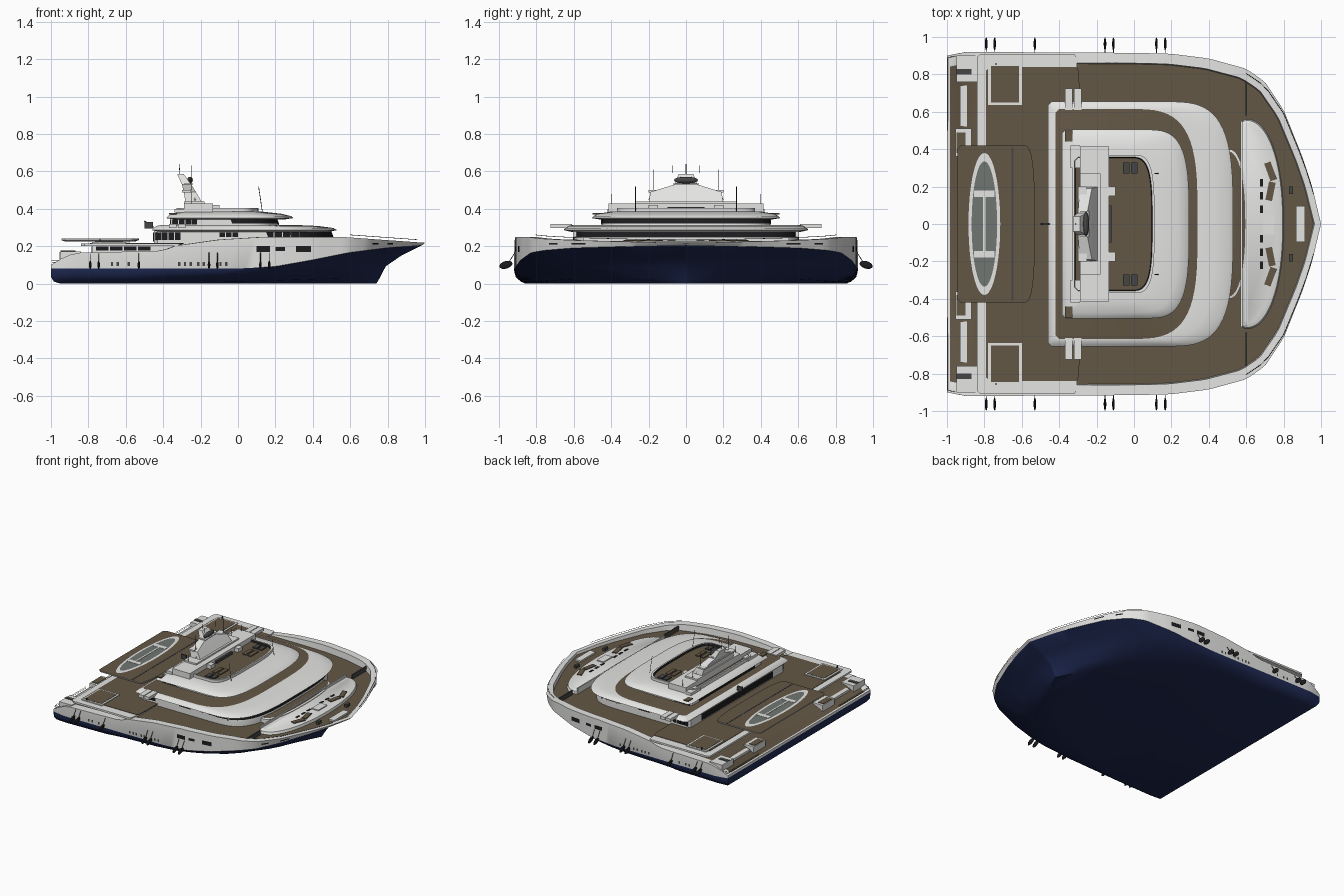
import bpy, bmesh
from math import sin, cos, pi, radians
from mathutils import Vector, Matrix

if "Cube" in bpy.data.objects:
    bpy.data.objects.remove(bpy.data.objects["Cube"], do_unlink=True)


def colour(name, r, g, b):
    m = bpy.data.materials.new(name)
    m.use_nodes = True
    m.diffuse_color = (r, g, b, 1)
    m.node_tree.nodes["Principled BSDF"].inputs["Base Color"].default_value = (r, g, b, 1)
    return m


MATS = [colour("white paint", .78, .78, .77), colour("navy hull", .013, .022, .085),
        colour("teak deck", .125, .095, .06), colour("black glass", .012, .012, .014),
        colour("dark grey metal", .06, .06, .06), colour("helipad grey", .16, .18, .17)]
WHITE, NAVY, TEAK, BLACK, DARK, PAD = range(6)


def make(name, bm, smooth=True):
    bmesh.ops.recalc_face_normals(bm, faces=bm.faces)
    me = bpy.data.meshes.new(name)
    bm.to_mesh(me)
    bm.free()
    for m in MATS:
        me.materials.append(m)
    ob = bpy.data.objects.new(name, me)
    bpy.context.collection.objects.link(ob)
    if smooth:
        bpy.ops.object.select_all(action='DESELECT')
        ob.select_set(True)
        bpy.context.view_layer.objects.active = ob
        bpy.ops.object.shade_smooth_by_angle(angle=radians(32))
    return ob


def curve(pts, x):
    for (a, p), (b, q) in zip(pts, pts[1:]):
        if x <= b:
            return p + (q - p) * max(0, x - a) / (b - a)
    return pts[-1][1]


def bridge(bm, r, s, mat):
    for i in range(len(r)):
        j = (i + 1) % len(r)
        f = bm.faces.new((r[i], r[j], s[j], s[i]))
        f.material_index = mat(f.calc_center_median()) if callable(mat) else mat


def box(name, x0, x1, y0, y1, z0, z1, mat, mirror=False):
    bm = bmesh.new()
    for s in ((1, -1) if mirror else (1,)):
        c = Vector(((x0 + x1) / 2, s * (y0 + y1) / 2, (z0 + z1) / 2))
        bmesh.ops.create_cube(bm, size=1, matrix=Matrix.Translation(c) @
                              Matrix.Diagonal((x1 - x0, y1 - y0, z1 - z0, 1)))
    for f in bm.faces:
        f.material_index = mat
    return make(name, bm, False)


def tier(name, x0, x1, hy, a, rings, cap, n=3.5):
    """Deckhouse: stacked rounded outlines of (front inset, side inset, z, colour of band below)."""
    bm, prev = bmesh.new(), None
    for fi, si, z, mat in rings:
        xf, xa, h, c = x1 - fi, x0 + si, hy - si, .02
        pts = []
        for k in range(33):
            t = -pi / 2 + pi * k / 32
            pts.append((xf - a + a * max(0, cos(t)) ** (2 / n),
                        h * (1 if t > 0 else -1) * abs(sin(t)) ** (2 / n)))
        pts += [(xa + c, h), (xa, h - c), (xa, c - h), (xa + c, -h)]
        ring = [bm.verts.new((x, y, z)) for x, y in pts]
        if prev:
            bridge(bm, prev, ring, mat)
        else:
            bm.faces.new(ring)
        prev = ring
    bm.faces.new(prev).material_index = cap
    return make(name, bm)


def rods(name, paths, radius, mat):
    cu = bpy.data.curves.new(name, 'CURVE')
    cu.dimensions, cu.bevel_depth, cu.bevel_resolution = '3D', radius, 0
    for p in paths:
        sp = cu.splines.new('POLY')
        sp.points.add(len(p) - 1)
        for q, v in zip(sp.points, p):
            q.co = (*v, 1)
    cu.materials.append(MATS[mat])
    bpy.context.collection.objects.link(bpy.data.objects.new(name, cu))


# Hull: half-breadths and heights along the length
DECK = [(-1, .9), (-.9, .92), (0, .915), (.2, .91), (.4, .885), (.6, .83), (.7, .76),
        (.8, .61), (.9, .36), (.95, .21), (1, 0)]
KEEL = [(-1, .86), (-.5, .84), (0, .72), (.3, .6), (.6, .44), (.85, .25), (1, 0)]
PAINT = [(-1, .08), (0, .08), (.2, .09), (.4, .125), (.6, .165), (.8, .19), (1, .205)]
SHEER = [(-1, .1), (-.96, .11), (-.94, .145), (-.85, .165), (-.4, .175), (-.35, .2),
         (-.1, .235), (.15, .25), (.55, .25), (.8, .232), (1, .218)]
# start x, end x, blend from keel to deck outline, share of paint height, colour
LEVELS = [(-.95, .74, 0, 0, NAVY), (-.985, .757, .45, .14, NAVY), (-1, .79, .85, .45, NAVY),
          (-1, .87, .95, .72, NAVY), (-1, .985, 1, 1, NAVY), (-1, 1, 1, 'top', WHITE),
          (-.99, .965, .94, 'top', WHITE), (-.985, .96, .935, 'deck', WHITE)]


def strips(bm, ring, mat):
    n = len(ring)
    for i in range((n - 1) // 2):
        q = [ring[i], ring[i + 1], ring[n - 2 - i], ring[n - 1 - i]]
        f = bm.faces.new(q if q[1] != q[2] else [q[0], q[1], q[3]])
        f.material_index = mat


bm, prev = bmesh.new(), None
for xa, xf, w, frac, mat in LEVELS:
    side = []
    for k in range(61):
        u = sin(pi / 2 * k / 60)
        s = 2 * u - 1
        if frac == 'top' or frac == 'deck':
            y, z = curve(DECK, s) * w, curve(SHEER, s)
            z = min(z, .2) if frac == 'deck' else z
        else:
            y = curve(KEEL, s) * (1 - w) + curve(DECK, s) * w
            z = curve(PAINT, s) * frac
        side.append((xa + (xf - xa) * u, y, z))
    pts = [(x, -y, z) for x, y, z in side] + side[-2::-1]
    ring = [bm.verts.new(p) for p in pts]
    if prev:
        bridge(bm, prev, ring, mat)
    else:
        strips(bm, ring, NAVY)
    prev = ring
strips(bm, prev, TEAK)
make("hull", bm)


# Hull windows, portholes and bow recesses as thin plates following the side
def side_plates(name, spans, mat):
    bm = bmesh.new()
    for x0, x1, z0, z1 in spans:
        for s in (1, -1):
            bm.faces.new([bm.verts.new((x, s * (curve(DECK, x) + .003), z))
                          for x, z in ((x0, z0), (x1, z0), (x1, z1), (x0, z1))]).material_index = mat
    make(name, bm, False)


side_plates("hull_windows", [(.1, .17, .17, .2), (.2, .25, .175, .195), (.31, .39, .168, .2),
                             (.72, .75, .208, .218), (.8, .83, .21, .218)], BLACK)
side_plates("portholes", [(x / 100, x / 100 + .013, .095, .115)
                          for x in (-68, -65, -59, -32, -29, -26, -22, -19, -10, -7)], DARK)

# Stern: platform, steps and rails
box("stern_steps", -.955, -.87, .36, .51, .11, .17, WHITE, True)
box("stern_step_treads", -.95, -.9, .38, .49, .17, .174, TEAK, True)
box("stern_wall", -.93, -.86, .52, .74, .1, .15, WHITE, True)
box("stern_wing", -.95, -.84, .76, .9, .12, .172, WHITE, True)
box("stern_wing_slot", -.95, -.87, .8, .83, .172, .176, DARK, True)
for z in (.115, .125):
    rods("stern_rail", [[(-.94, s * .9, z), (-.995, s * .89, z), (-.995, s * .5, z)] for s in (1, -1)], .0015, DARK)

# Aft main saloon with windows, and the upper aft deck over it
box("aft_saloon", -.78, -.3, -.8, .8, .15, .202, WHITE)
bm = bmesh.new()
bm.free()
for i in range(4):
    x = -.76 + i * .075
    box("saloon_window", x, x + .068, .8, .804, .178, .199, BLACK, True)
box("saloon_aft_doors", -.784, -.78, -.6, .6, .16, .198, BLACK)
tier("upper_aft_deck", -.84, -.3, .91, .05,
     [(0, 0, .2, 0), (0, 0, .214, WHITE)], WHITE, 8)
tier("upper_aft_teak", -.79, -.29, .84, .04, [(0, 0, .212, 0), (0, 0, .217, TEAK)], TEAK, 8)
box("stairwell_frame", -.78, -.6, .635, .86, .214, .222, WHITE, True)
box("stairwell", -.765, -.615, .65, .845, .214, .224, TEAK, True)
box("stairwell_rail", -.74, -.735, .85, .86, .222, .24, DARK, True)

# Helicopter deck with painted markings
box("helideck_base", -.76, -.58, -.3, .3, .21, .228, WHITE)
tier("helideck", -.945, -.53, .42, .06, [(.02, .02, .225, 0), (0, 0, .232, WHITE), (0, 0, .24, WHITE)], TEAK, 3)
box("helideck_seam", -.655, -.645, -.41, .41, .24, .2415, DARK)
for name, k, z, m in (("helipad_ring", 1, .243, WHITE), ("helipad_field", .8, .245, PAD)):
    bm = bmesh.new()
    bmesh.ops.create_circle(bm, cap_ends=True, segments=48, radius=1, matrix=Matrix.Translation(
        (-.8, 0, z)) @ Matrix.Diagonal((.085 * k, .38 * (k + 1) / 2 * (1 if k == 1 else .98), 1, 1)))
    for f in bm.faces:
        f.material_index = m
    make(name, bm, False)
box("pad_letter_bars", -.855, -.745, .145, .18, .245, .247, WHITE, True)
box("pad_letter_cross", -.806, -.794, -.15, .15, .245, .247, WHITE)


# Stacked deckhouses, glazed towards the front
def glass_from(x):
    return lambda c: BLACK if c.x > x else WHITE


tier("main_house", -.45, .51, .6, .35,
     [(0, 0, .2, 0), (0, 0, .25, WHITE), (.01, 0, .277, glass_from(.08)), (.01, 0, .285, WHITE)], WHITE)
tier("main_roof", -.46, .53, .655, .38,
     [(.04, .04, .277, 0), (0, 0, .286, WHITE), (.02, .01, .297, WHITE), (.1, .025, .308, WHITE),
      (.19, .04, .312, WHITE)], TEAK)
tier("bridge_house", -.36, .22, .45, .25,
     [(0, 0, .31, 0), (0, 0, .32, WHITE), (.01, 0, .342, glass_from(-.12)), (.01, 0, .35, WHITE)], WHITE)
tier("bridge_roof", -.385, .295, .505, .25,
     [(.05, .05, .342, 0), (0, 0, .35, WHITE), (.01, .01, .36, WHITE), (.06, .03, .373, WHITE),
      (.16, .1, .384, WHITE)], WHITE)
tier("sun_deck", -.33, .11, .37, .12,
     [(0, 0, .375, 0), (0, 0, .405, WHITE), (.012, .012, .405, WHITE), (.016, .016, .39, BLACK)], TEAK)

# Side windows of the houses
for i in range(4):
    x = -.44 + i * .034
    box("main_aft_window", x, x + .03, .6, .604, .232, .272, BLACK, True)
    x = -.35 + i * .034
    box("bridge_aft_window", x, x + .03, .45, .454, .316, .342, BLACK, True)
for i in range(3):
    x = -.1 + i * .035
    box("main_mid_window", x, x + .03, .6, .604, .25, .272, BLACK, True)
for i in range(6):
    x = .1 + i * .045
    box("window_mullion", x, x + .006, .585, .603, .248, .28, WHITE, True)
box("main_aft_doors", -.454, -.45, -.45, .45, .225, .272, BLACK)
box("bridge_aft_doors", -.364, -.36, -.35, .35, .315, .342, BLACK)
box("aft_corner_block", -.37, -.33, .44, .5, .37, .377, TEAK, True)

# Foredeck: forward lounge, coach roof and fittings
tier("forward_well", .4, .605, .4, .1, [(0, 0, .2, 0), (0, 0, .232, WHITE), (.01, .01, .236, WHITE)], TEAK, 2.4)
tier("coach_roof", .57, .8, .56, .2, [(0, 0, .2, 0), (.005, .005, .22, WHITE), (.03, .02, .228, WHITE)], WHITE, 2.2)
box("wind_screen", .57, .58, -.55, .55, .2, .246, WHITE)
box("side_door", .595, .605, .58, .8, .2, .235, DARK, True)
box("coach_hatch", .69, .75, -.055, .055, .228, .236, WHITE)
for i in range(3):
    box("coach_slot", .675, .69, .06 + i * .07, .1 + i * .07, .227, .231, BLACK, True)
for s in (1, -1):
    for y, t in ((.225, .35), (.14, -.2)):
        ob = box("sun_bed", -.018, .018, -.05, .05, -.003, .006, TEAK)
        ob.location, ob.rotation_euler.z = (.73, s * y * 1.25, .228), s * t
box("bow_hatch", .865, .915, -.095, .095, .2, .212, WHITE)
box("anchor_winch", .83, .85, .16, .2, .2, .222, DARK, True)
rods("bow_rail", [[(x / 100, s * curve(DECK, x / 100) * .97, curve(SHEER, x / 100) + .014)
                   for x in range(60, 98, 4)] for s in (1, -1)], .0015, DARK)

# Tenders, sun deck furniture
for x in (-.37, -.322):
    box("life_raft", x, x + .042, .61, .725, .296, .318, WHITE, True)
for x in (-.06, -.015):
    box("sun_lounger", x, x + .035, .27, .33, .39, .4, DARK, True)
    box("sun_table", x, x + .03, .14, .24, .39, .397, TEAK, True)
box("bar_counter", -.14, -.1, .15, .2, .39, .42, WHITE, True)
box("bar_cabinet", -.14, -.12, -.1, .1, .39, .41, DARK)

# Radar arch, raked mast, domes and aerials
box("arch_base", -.29, -.135, -.415, .415, .38, .428, WHITE)
box("arch_legs", -.34, -.29, .3, .42, .38, .4, WHITE, True)
box("arch_upper", -.29, -.18, -.27, .27, .428, .44, WHITE)
bm, prev = bmesh.new(), None
for x0, x1, h, z in ((-.28, -.19, .2, .43), (-.29, -.225, .19, .49), (-.3, -.25, .06, .53), (-.325, -.29, .04, .585)):
    ring = [bm.verts.new((x, y, z)) for x, y in ((x0, -h), (x1, -h), (x1, h), (x0, h))]
    if prev:
        bridge(bm, prev, ring, WHITE)
    prev = ring
bm.faces.new(prev)
make("mast", bm, False)
box("mast_yard", -.3, -.25, -.2, .2, .488, .5, WHITE)
box("radar_scanner", -.265, -.25, -.08, .08, .512, .52, DARK)
box("dome_bracket", -.29, -.24, -.07, .07, .53, .536, WHITE)


def ball(name, loc, scale, mat, tilt=0):
    bm = bmesh.new()
    bmesh.ops.create_uvsphere(bm, u_segments=14, v_segments=8, radius=1, matrix=Matrix.Translation(loc) @
                              Matrix.Rotation(tilt, 4, 'X') @ Matrix.Diagonal((*scale, 1)))
    for f in bm.faces:
        f.material_index = mat
    make(name, bm)


ball("radar_dome", (-.257, 0, .553), (.016, .065, .018), DARK)
for s in (1, -1):
    ball("satellite_dome", (-.23, s * .16, .45), (.02, .04, .022), WHITE)
rods("aerials", [[(-.25, s * y, z), (-.25, s * y, z + h)] for s in (1, -1)
                 for y, z, h in ((.175, .5, .11), (.27, .44, .05), (.4, .428, .05), (.07, .59, .04))]
     + [[(-.31, 0, .58), (-.315, 0, .64)]]
     + [[(.13, s * .27, .385), (.11, s * .27, .52)] for s in (1, -1)], .0018, DARK)
rods("ensign_staff", [[(-.45, 0, .3), (-.5, 0, .335)]], .003, DARK)
box("ensign", -.5, -.455, -.006, .006, .295, .33, DARK)

# Fenders hanging along both sides
for x in (-.79, -.745, -.53, -.155, -.11, .12, .167):
    for s in (1, -1):
        ball("fender", (x, s * .963, .1), (.007, .036, .02), BLACK, -s * .3)
rods("fender_lines", [[(x, s * .95, .11), (x, s * .915, .165)] for s in (1, -1)
                      for x in (-.79, -.745, -.53, -.155, -.11, .12, .167)], .002, DARK)
